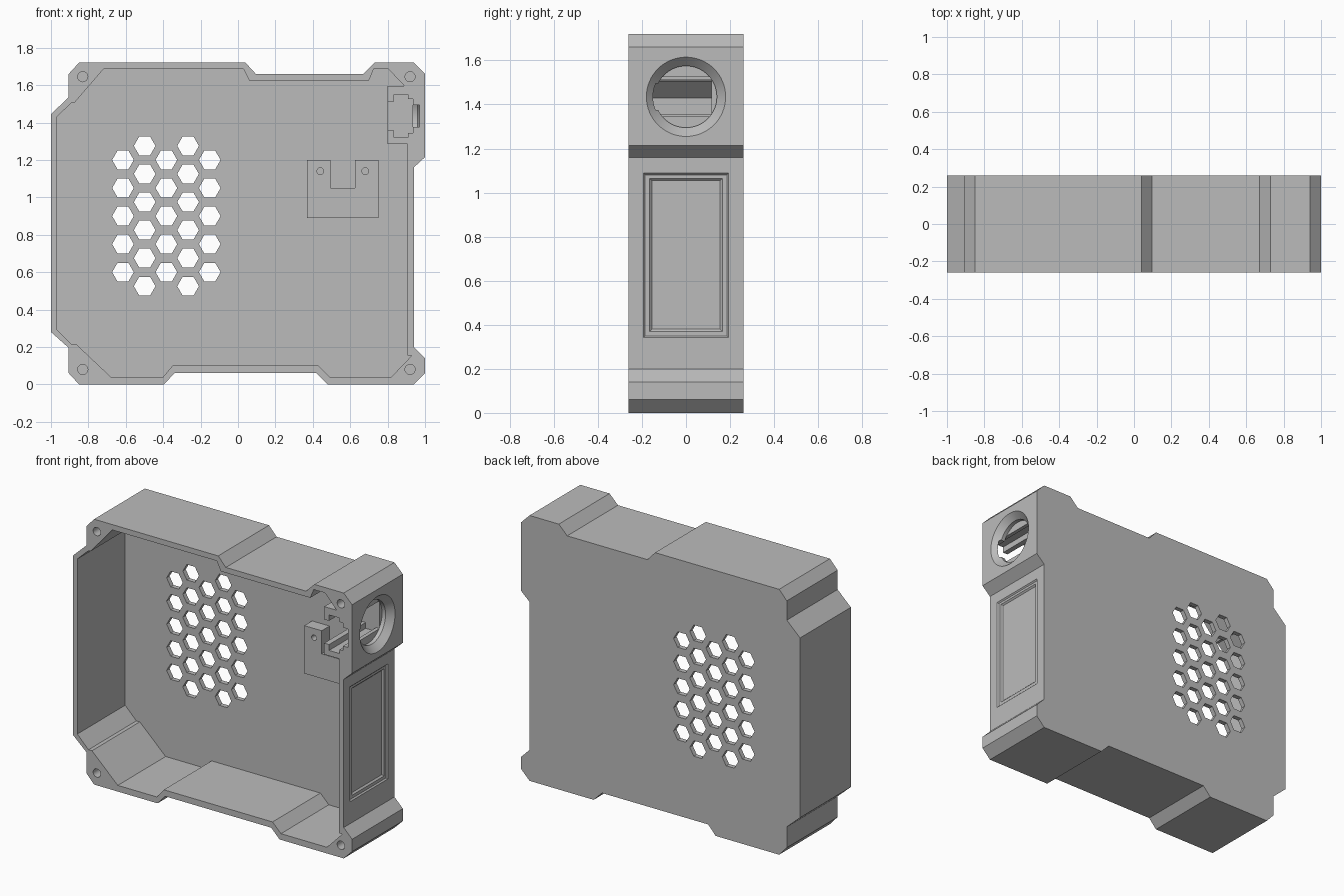
import bpy, bmesh, math
from mathutils import Matrix, Vector

if "Cube" in bpy.data.objects:
    bpy.data.objects.remove(bpy.data.objects["Cube"])

grey = bpy.data.materials.new("plain_grey")
grey.diffuse_color = (0.5, 0.5, 0.5, 1)
grey.use_nodes = True
grey.node_tree.nodes["Principled BSDF"].inputs["Base Color"].default_value = grey.diffuse_color

FRONT, BACK = -0.26, 0.26
FLOOR = 0.23            # inner face of the back wall
PORT_Z = 1.435


def finish(name, bm):
    bmesh.ops.recalc_face_normals(bm, faces=bm.faces)
    me = bpy.data.meshes.new(name)
    bm.to_mesh(me)
    bm.free()
    me.materials.append(grey)
    ob = bpy.data.objects.new(name, me)
    bpy.context.collection.objects.link(ob)
    return ob


def loft(bm, rings):
    """Skin matching rings of points and cap both ends."""
    vs = [[bm.verts.new(p) for p in r] for r in rings]
    n = len(vs[0])
    for a, b in zip(vs, vs[1:]):
        for i in range(n):
            j = (i + 1) % n
            bm.faces.new((a[i], a[j], b[j], b[i]))
    bm.faces.new(vs[0])
    bm.faces.new(vs[-1])


def prisms(name, outlines, y0, y1):
    """Extrude one or more x-z outlines along y."""
    bm = bmesh.new()
    for o in outlines:
        loft(bm, [[(x, y, z) for x, z in o] for y in (y0, y1)])
    return finish(name, bm)


def rect(x0, x1, z0, z1):
    return [(x0, z0), (x1, z0), (x1, z1), (x0, z1)]


def ngon(x, z, r, n):
    return [(x + r * math.cos(2 * math.pi * i / n),
             z + r * math.sin(2 * math.pi * i / n)) for i in range(n)]


def cut(target, cutter):
    """Subtract the cutter, keep the result, drop the cutter."""
    cutter.hide_render = True
    mod = target.modifiers.new("cut", "BOOLEAN")
    mod.operation, mod.solver, mod.object = "DIFFERENCE", "EXACT", cutter
    bpy.context.view_layer.update()
    dg = bpy.context.evaluated_depsgraph_get()
    me = bpy.data.meshes.new_from_object(target.evaluated_get(dg))
    target.modifiers.clear()
    target.data = me
    bpy.data.objects.remove(cutter)


# Case body: outer outline extruded through the full depth
outer = [(-0.85, 1.72), (0.04, 1.72), (0.095, 1.66), (0.67, 1.66), (0.73, 1.72),
         (0.94, 1.72), (1, 1.66), (1, 1.215), (0.94, 1.16), (0.94, 0.2),
         (1, 0.14), (1, 0.06), (0.94, 0), (0.48, 0), (0.42, 0.06),
         (-0.34, 0.06), (-0.395, 0), (-0.85, 0), (-0.905, 0.06), (-0.905, 0.195),
         (-1, 0.28), (-1, 1.445), (-0.905, 1.535), (-0.905, 1.66)]
case = prisms("case_shell", [outer], FRONT, BACK)

# Open cavity, leaving a solid block behind the round port
inner = [(-0.72, 1.685), (0.03, 1.685), (0.06, 1.625), (0.70, 1.625), (0.725, 1.685),
         (0.805, 1.685), (0.89, 1.595), (0.80, 1.595), (0.80, 1.285), (0.905, 1.285),
         (0.905, 0.155), (0.93, 0.155), (0.82, 0.04), (0.49, 0.04), (0.43, 0.10),
         (-0.35, 0.10), (-0.40, 0.04), (-0.68, 0.04), (-0.865, 0.215), (-0.89, 0.215),
         (-0.97, 0.295), (-0.97, 1.43), (-0.89, 1.505), (-0.875, 1.505)]
cut(case, prisms("cavity_cutter", [inner], FRONT - 0.1, FLOOR))

# Honeycomb vent: alternating columns of five and six holes
hexes = []
for c in range(5):
    rows, top = (6, 1.275) if c % 2 else (5, 1.2)
    hexes += [ngon(-0.615 + 0.116 * c, top - 0.15 * r, 0.058, 6) for r in range(rows)]
cut(case, prisms("vent_cutter", hexes, FLOOR - 0.1, BACK + 0.1))

# Blind screw holes in the four corners
screws = [ngon(x, z, 0.027, 24) for x in (-0.83, 0.92) for z in (0.08, 1.645)]
cut(case, prisms("screw_cutter", screws, FRONT - 0.1, -0.06))

# Round port with a stepped, flared rim in the right side
bm = bmesh.new()
rim = [(1.02, 0.20), (0.98, 0.16), (0.96, 0.14), (0.935, 0.14)]
loft(bm, [[(x, y, z) for y, z in ngon(0, PORT_Z, r, 64)] for x, r in rim])
cut(case, finish("port_cutter", bm))

# Stepped connector slot, open at the front: (x0, x1, half height)
for x0, x1, h in ((0.78, 0.85, 0.077), (0.835, 0.91, 0.115),
                  (0.90, 0.935, 0.09), (0.93, 0.97, 0.06)):
    cut(case, prisms("slot_cutter", [rect(x0, x1, PORT_Z - h, PORT_Z + h)],
                     FRONT - 0.1, 0.115))

# Two-step recessed panel on the right side: (x, half width, z0, z1)
for lo, hi in (((0.932, 0.185, 0.35, 1.08), (0.948, 0.201, 0.334, 1.096)),
               ((0.922, 0.155, 0.38, 1.055), (0.942, 0.175, 0.36, 1.075))):
    bm = bmesh.new()
    loft(bm, [[(x, y, z) for y, z in rect(-w, w, z0, z1)] for x, w, z0, z1 in (lo, hi)])
    cut(case, finish("panel_cutter", bm))

# Notched mounting bracket standing on the back wall
notched = [(0.37, 0.89), (0.75, 0.89), (0.75, 1.2), (0.625, 1.2), (0.625, 1.05),
           (0.495, 1.05), (0.495, 1.2), (0.37, 1.2)]
bracket = prisms("mounting_bracket", [notched], 0.15, FLOOR)
cut(bracket, prisms("bracket_hole_cutter",
                    [ngon(x, 1.14, 0.018, 20) for x in (0.44, 0.68)], 0.1, 0.22))

# Smooth the round holes, keep every corner crisp
for ob in (case, bracket):
    bpy.ops.object.select_all(action="DESELECT")
    ob.select_set(True)
    bpy.context.view_layer.objects.active = ob
    bpy.ops.object.shade_smooth_by_angle(angle=math.radians(20))
